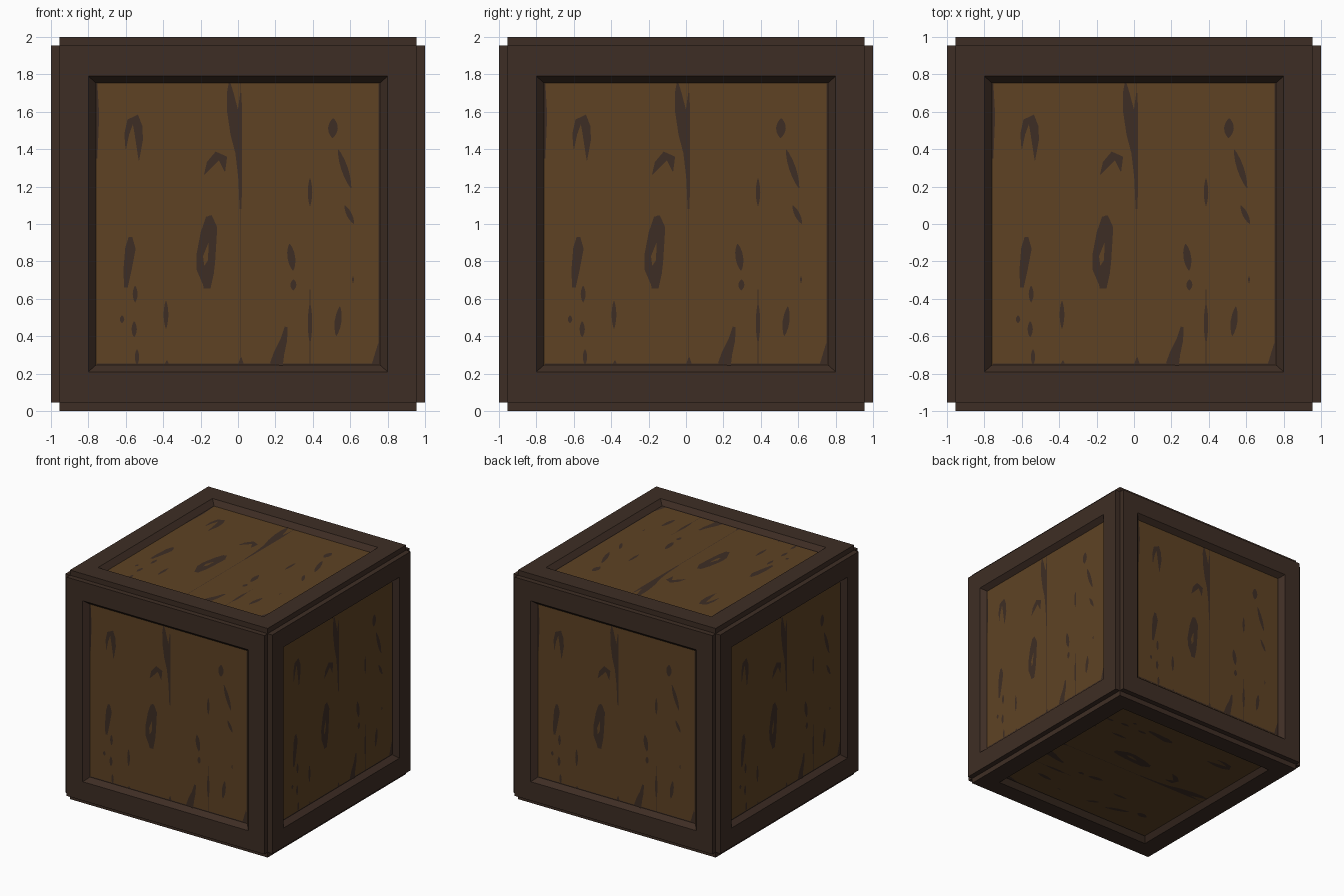
import bpy, bmesh, math
from mathutils import Vector, Matrix


def material(name, rgb):
    m = bpy.data.materials.new(name)
    m.diffuse_color = (*rgb, 1)
    return m


DARK = material("dark_wood", (0.048, 0.0265, 0.0178))
PLANK = material("plank_brown", (0.112, 0.0555, 0.0176))


def mesh_from(bm, name, mat):
    me = bpy.data.meshes.new(name)
    bm.to_mesh(me)
    bm.free()
    me.materials.append(mat)
    return me


def place(name, me, matrix):
    ob = bpy.data.objects.new(name, me)
    ob.matrix_world = matrix
    bpy.context.collection.objects.link(ob)


def rectangle(bm, hx, hy, z):
    return [bm.verts.new((sx * hx, sy * hy, z))
            for sx, sy in ((-1, -1), (1, -1), (1, 1), (-1, 1))]


# Frame: raised border with a bevelled opening
def frame_mesh():
    bm = bmesh.new()
    rings = [rectangle(bm, *r) for r in ((0.955, 0.955, 0.955), (0.955, 0.955, 1.0),
                                         (0.80, 0.79, 1.0), (0.76, 0.755, 0.957))]
    for a, b in zip(rings, rings[1:]):
        for i in range(4):
            j = (i + 1) % 4
            bm.faces.new((a[i], a[j], b[j], b[i]))
    return mesh_from(bm, "frame", DARK)


# Panel: recessed plank surface
def panel_mesh():
    bm = bmesh.new()
    bm.faces.new(rectangle(bm, 0.76, 0.755, 0.957))
    return mesh_from(bm, "panel", PLANK)


# Wood grain: flat ribbons along (x, y, half width) paths
def ribbon(bm, path):
    pts = [Vector(p[:2]) for p in path]
    rows = []
    for i, p in enumerate(pts):
        d = (pts[min(i + 1, len(pts) - 1)] - pts[max(i - 1, 0)]).normalized()
        side = Vector((-d.y, d.x)) * max(path[i][2], 0.0015)
        rows.append([bm.verts.new((*q, 0.960)) for q in (p - side, p + side)])
    for a, b in zip(rows, rows[1:]):
        bm.faces.new((a[0], b[0], b[1], a[1]))


def fleck(bm, x0, y0, x1, y1, w):
    ribbon(bm, [(x0 + (x1 - x0) * t, y0 + (y1 - y0) * t, w * math.sin(math.pi * t) ** 0.7)
                for t in (0.01, 0.12, 0.3, 0.5, 0.7, 0.88, 0.99)])


HOOKS = [  # bent marks on the upper half
    [(-.60, .40, 0), (-.595, .48, .013), (-.575, .55, .018), (-.55, .565, .025),
     (-.535, .52, .024), (-.528, .45, .02), (-.53, .34, 0)],
    [(-.18, .265, 0), (-.15, .32, .02), (-.11, .365, .024), (-.08, .35, .024), (-.07, .28, 0)],
    [(-.045, .753, .005), (-.042, .70, .018), (-.028, .6, .03), (-.01, .48, .03),
     (.003, .38, .017), (.01, .25, .009), (.014, .08, .005)],
    [(.015, .70, .003), (.01, .6, .012), (.014, .45, .008), (.016, .2, .005), (.016, .08, .003)],
]
KNOTS = [  # ring knot and long marks on the lower half
    [(-.16, .04, .01), (-.17, -.05, .03), (-.205, -.17, .018), (-.20, -.24, .022), (-.17, -.34, .01)],
    [(-.15, .045, .01), (-.138, -.02, .027), (-.137, -.12, .02), (-.142, -.2, .02),
     (-.165, -.26, .036), (-.165, -.345, .018)],
    [(-.575, -.07, .01), (-.575, -.13, .028), (-.59, -.24, .022), (-.60, -.34, .01)],
    [(.258, -.55, .008), (.245, -.62, .018), (.22, -.69, .028), (.205, -.752, .035)],
    [(.75, -.64, 0), (.735, -.752, .02)],
    [(-.755, .75, .003), (-.75, .58, .008), (-.755, .35, .003)],
    [(.016, -.71, 0), (.016, -.752, .016)],
    [(-.38, -.73, 0), (-.38, -.752, .014)],
]
SEAMS = [  # plank joints and thin grime lines at the panel edge
    [(.015, .753, .002), (.015, -.753, .002)],
    [(.385, -.35, .001), (.385, -.753, .002)],
    [(-.755, -.749, .004), (.755, -.749, .004)],
    [(.755, .75, .003), (.755, -.75, .003)],
]
FLECKS = [
    (-.55, -.33, -.55, -.42, .013), (-.62, -.49, -.62, -.53, .012),
    (-.555, -.52, -.555, -.605, .014), (-.54, -.67, -.54, -.752, .012),
    (-.385, -.41, -.385, -.56, .013), (.51, .565, .505, .46, .026),
    (.535, .40, .605, .19, .018), (.57, .10, .62, .0, .014),
    (.385, .245, .385, .095, .012), (.275, -.105, .295, -.25, .021),
    (.297, -.295, .295, -.355, .016), (.615, -.28, .615, -.315, .005),
    (.385, -.42, .385, -.64, .012), (.545, -.44, .525, -.60, .018),
]


def grain_mesh():
    bm = bmesh.new()
    for path in HOOKS + KNOTS + SEAMS:
        ribbon(bm, path)
    for f in FLECKS:
        fleck(bm, *f)
    for f in bm.faces:
        f.normal_update()
        if f.normal.z < 0:
            f.normal_flip()
    return mesh_from(bm, "grain", DARK)


# Core box, visible in the notched edges
bm = bmesh.new()
bmesh.ops.create_cube(bm, size=1.91)
place("core", mesh_from(bm, "core", DARK), Matrix.Translation((0, 0, 1)))

# Six identical sides: (right axis, up axis) seen from outside
SIDES = {
    "front": ((1, 0, 0), (0, 0, 1)), "back": ((-1, 0, 0), (0, 0, 1)),
    "right": ((0, 1, 0), (0, 0, 1)), "left": ((0, -1, 0), (0, 0, 1)),
    "top": ((1, 0, 0), (0, 1, 0)), "bottom": ((0, -1, 0), (-1, 0, 0)),
}
parts = {"frame": frame_mesh(), "panel": panel_mesh(), "grain": grain_mesh()}
for side, (u, v) in SIDES.items():
    u, v = Vector(u), Vector(v)
    rot = Matrix((u, v, u.cross(v))).transposed().to_4x4()
    for part, me in parts.items():
        place(f"{side}_{part}", me, Matrix.Translation((0, 0, 1)) @ rot)
